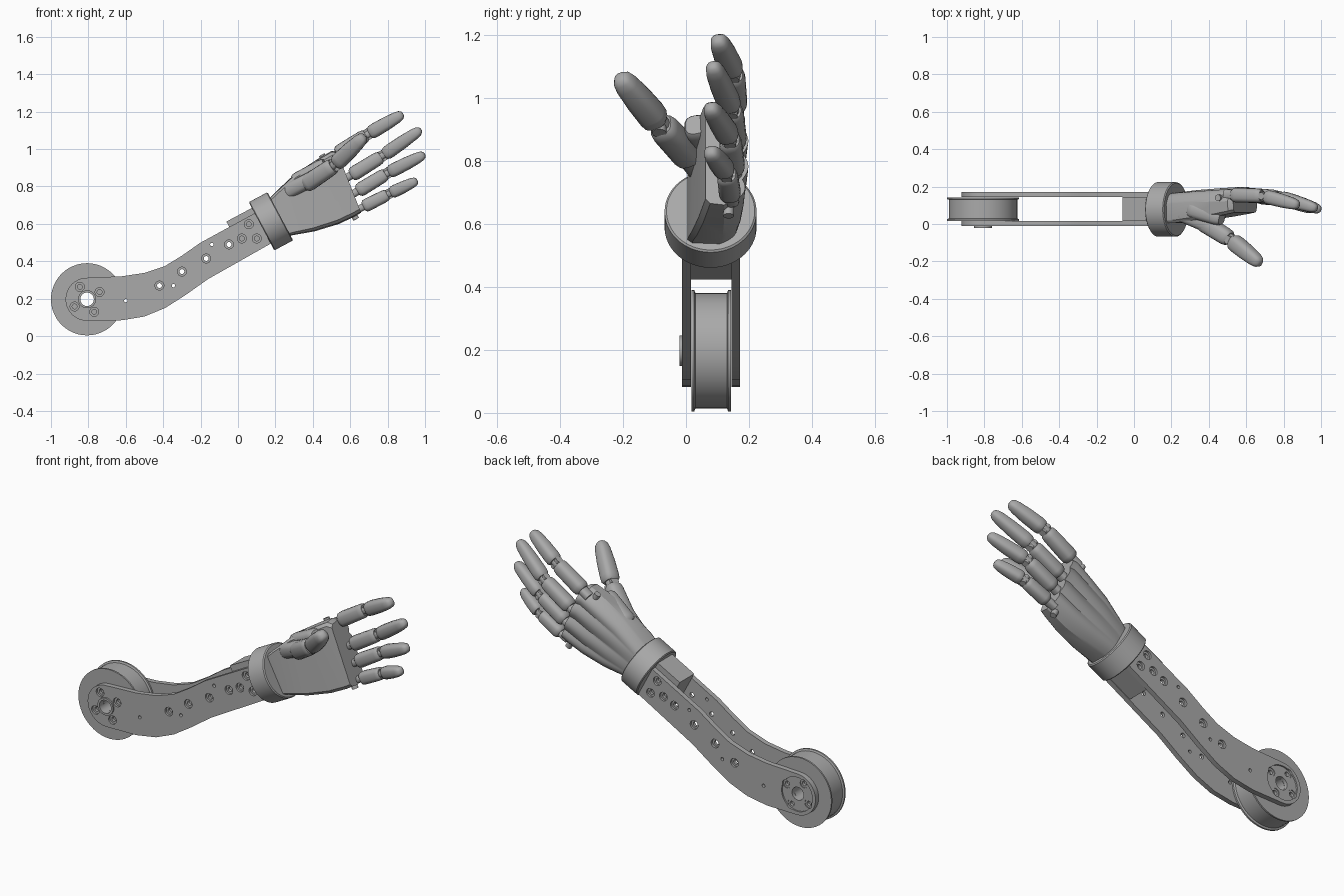
import bpy, bmesh, math
from mathutils import Vector as V

if "Cube" in bpy.data.objects:
    bpy.data.objects.remove(bpy.data.objects["Cube"], do_unlink=True)

grey = bpy.data.materials.new("plain grey")
grey.use_nodes = True
grey.diffuse_color = (0.4, 0.4, 0.4, 1)
grey.node_tree.nodes["Principled BSDF"].inputs["Base Color"].default_value = (0.4, 0.4, 0.4, 1)

MID = 0.08                                   # centre plane of the arm in y
TILT = math.radians(28)
U = V((math.cos(TILT), 0, math.sin(TILT)))   # along the forearm
Y = V((0, 1, 0))


def skin(bm, rings, loop=False):
    """Join rings of points with quads; cap the ends or close the loop."""
    rows = [[bm.verts.new(p) for p in ring] for ring in rings]
    n = len(rows[0])
    pairs = list(zip(rows, rows[1:]))
    if loop:
        pairs.append((rows[-1], rows[0]))
    else:
        bm.faces.new(rows[0])
        bm.faces.new(rows[-1])
    for a, b in pairs:
        for i in range(n):
            j = (i + 1) % n
            bm.faces.new((a[i], a[j], b[j], b[i]))


def finish(name, bm, angle=35):
    bmesh.ops.recalc_face_normals(bm, faces=bm.faces)
    mesh = bpy.data.meshes.new(name)
    bm.to_mesh(mesh)
    bm.free()
    mesh.materials.append(grey)
    mesh.polygons.foreach_set("use_smooth", [True] * len(mesh.polygons))
    mesh.set_sharp_from_angle(angle=math.radians(angle))
    obj = bpy.data.objects.new(name, mesh)
    bpy.context.collection.objects.link(obj)
    return obj


def turned(centre, axis, profile, sides=32):
    """Rings of a lathe profile of (radius, height) about an axis."""
    axis = axis.normalized()
    side = axis.orthogonal().normalized()
    other = axis.cross(side)
    turn = [2 * math.pi * i / sides for i in range(sides)]
    return [[V(centre) + axis * h + (side * math.cos(a) + other * math.sin(a)) * r
             for a in turn] for r, h in profile]


def lathe(name, centre, axis, profile, sides=48, loop=False):
    bm = bmesh.new()
    skin(bm, turned(centre, axis, profile, sides), loop)
    return finish(name, bm)


def cut(obj, cutter):
    """Subtract the cutter, bake the result and drop the cutter."""
    cutter.hide_render = True
    mod = obj.modifiers.new("cut", "BOOLEAN")
    mod.operation, mod.solver, mod.object = "DIFFERENCE", "EXACT", cutter
    graph = bpy.context.evaluated_depsgraph_get()
    baked = bpy.data.meshes.new_from_object(obj.evaluated_get(graph))
    obj.modifiers.clear()
    obj.data = baked
    baked.set_sharp_from_angle(angle=math.radians(35))
    bpy.data.objects.remove(cutter, do_unlink=True)


# Elbow pulley with two thin flanges and a bore
HUB = V((-0.807, MID, 0.197))
lathe("elbow_pulley", HUB, Y,
      [(0.036, -0.063), (0.193, -0.063), (0.193, -0.054), (0.183, -0.05),
       (0.183, 0.05), (0.193, 0.054), (0.193, 0.063), (0.036, 0.063)], 48, True)

# Forearm side plates with stepped and plain holes
upper = [(-0.62, 0.32), (-0.5, 0.338), (-0.39, 0.375), (-0.3, 0.43), (-0.2, 0.5), (0.14, 0.685)]
lower = [(0.22, 0.52), (-0.16, 0.305), (-0.28, 0.22), (-0.39, 0.15), (-0.5, 0.105), (-0.62, 0.085)]
arc = [math.radians(270 - 180 * i / 20) for i in range(21)]
outline = [(HUB.x + 0.115 * math.cos(a), HUB.z + 0.115 * math.sin(a)) for a in arc] + upper + lower
big_holes = [(-0.42, 0.27), (-0.3, 0.345), (-0.17, 0.415), (-0.048, 0.49),
             (0.02, 0.522), (0.058, 0.598), (0.1, 0.522)]
big_holes += [(HUB.x + 0.077 * math.cos(a), HUB.z + 0.077 * math.sin(a))
              for a in (math.radians(30 + 90 * i) for i in range(4))]
small_holes = [(-0.6, 0.19), (-0.345, 0.27), (-0.14, 0.49)]


def plate(name, s, hub_profile):
    bm = bmesh.new()
    skin(bm, [[(x, MID + s * d, z) for x, z in outline] for d in (0.064, 0.092)])
    obj = finish(name, bm)
    cut(obj, lathe("hub_cutter", HUB, Y * s, hub_profile, 40))
    bm = bmesh.new()
    for x, z in big_holes:
        skin(bm, turned((x, MID, z), Y * s, [(0.013, 0.05), (0.013, 0.08), (0.024, 0.08), (0.024, 0.12)], 20))
    for x, z in small_holes:
        skin(bm, turned((x, MID, z), Y * s, [(0.009, 0.05), (0.009, 0.12)], 16))
    cut(obj, finish("hole_cutter", bm))


plate("front_plate", -1, [(0.036, 0.05), (0.036, 0.12)])
plate("back_plate", 1, [(0.036, 0.05), (0.036, 0.084), (0.095, 0.084), (0.095, 0.12)])
lathe("hub_boss", HUB, -Y, [(0.036, 0.07), (0.048, 0.07), (0.048, 0.101), (0.036, 0.101)], 40, True)

# Wrist block between the plates, and the round cuff
W = U.cross(Y)                               # across the forearm
block_start = V((-0.012, MID, 0.518))
bm = bmesh.new()
skin(bm, [[block_start + U * u + W * a * 0.107 + Y * b * 0.064
           for a, b in ((-1, -1), (1, -1), (1, 1), (-1, 1))] for u in (0, 0.18)])
finish("wrist_block", bm)
CUFF = V((0.176, MID - 0.002, 0.614))
lathe("wrist_cuff", CUFF, U, [(0.14, -0.057), (0.146, -0.052), (0.146, 0.052), (0.14, 0.057)], 64)

# Palm: sections from wrist to knuckles, with tendon ridges on the back
# (thumb edge x, z; little finger edge x, z; front y; back y; ridge height)
stations = [(0.14, 0.71, 0.24, 0.525, 0.005, 0.16, 0),
            (0.205, 0.775, 0.295, 0.54, 0.005, 0.17, 0.001),
            (0.305, 0.868, 0.41, 0.56, 0.02, 0.182, 0.006),
            (0.43, 0.95, 0.54, 0.6, 0.04, 0.192, 0.012),
            (0.5, 0.99, 0.625, 0.64, 0.055, 0.197, 0.015),
            (0.53, 0.985, 0.658, 0.66, 0.062, 0.198, 0.017)]
rings = []
for px, pz, qx, qz, front, back, ridge in stations:
    P, Q = V((px, 0, pz)), V((qx, 0, qz))
    ring = []
    for i in range(49):
        t = i / 48
        y = back - ridge - 0.06 * abs(2 * t - 1) ** 5 + ridge * abs(math.sin(4 * math.pi * t))
        ring.append(P.lerp(Q, t) + Y * y)
    for t in (0.985, 0.94, 0.7, 0.5, 0.3, 0.06, 0.015):
        lift = 0.015 if t in (0.985, 0.015) else 0
        ring.append(P.lerp(Q, t) + Y * (front + lift))
    rings.append(ring)
bm = bmesh.new()
skin(bm, rings)
finish("palm", bm, 30)


def rod(name, a, b, r, sides=20):
    a, b = V(a), V(b)
    lathe(name, a, b - a, [(r, 0), (r, (b - a).length)], sides)


rod("knuckle_pin", (0.448, 0.14, 0.97), (0.632, 0.135, 0.625), 0.017)

# Finger parts: rounded square sections swept along a bone
BONE = [(0, 0.72), (0.06, 0.94), (0.15, 1), (0.85, 0.95), (0.95, 0.88), (1, 0.74)]
TIP = [(0, 0.78), (0.05, 0.96), (0.15, 1), (0.5, 0.95), (0.8, 0.82), (0.92, 0.68), (0.98, 0.45), (1, 0.2)]
LINK = [(0, 1), (1, 1)]


def bone(name, a, b, width, depth, profile):
    d = b - a
    side = d.cross(Y).normalized()
    out = side.cross(d).normalized()
    rings = []
    for t, k in profile:
        ring = []
        for i in range(20):
            c, s = math.cos(i * math.pi / 10), math.sin(i * math.pi / 10)
            x = math.copysign(abs(c) ** 0.75, c) * width * k / 2
            y = math.copysign(abs(s) ** 0.75, s) * depth * k / 2
            ring.append(a + d * t + side * x + out * y)
        rings.append(ring)
    bm = bmesh.new()
    skin(bm, rings)
    finish(name, bm, 40)


def finger(name, base, joint, tip, width, root=0.05):
    base, joint, tip = V(base), V(joint), V(tip)
    d1, d2 = (joint - base).normalized(), (tip - joint).normalized()
    side = d1.cross(Y).normalized()
    bone(name + "_root_link", base - d1 * root, base + d1 * 0.03, width * 0.55, width * 0.7, LINK)
    bone(name + "_lower", base, joint - d1 * 0.012, width, width, BONE)
    bone(name + "_joint_link", joint - d1 * 0.04, joint + d2 * 0.04, width * 0.5, width * 0.65, LINK)
    rod(name + "_joint_pin", joint - side * width * 0.38, joint + side * width * 0.38, width * 0.24)
    bone(name + "_tip", joint + d2 * 0.014, tip, width * 0.95, width * 0.95, TIP)


finger("index_finger", (0.53, 0.155, 0.975), (0.695, 0.15, 1.08), (0.882, 0.1, 1.188), 0.08)
finger("middle_finger", (0.605, 0.155, 0.86), (0.775, 0.145, 0.965), (0.978, 0.083, 1.105), 0.078)
finger("ring_finger", (0.64, 0.15, 0.775), (0.8, 0.14, 0.872), (0.998, 0.075, 0.972), 0.076)
finger("little_finger", (0.672, 0.14, 0.692), (0.81, 0.13, 0.762), (0.958, 0.075, 0.832), 0.07)

# Thumb and the mound it grows from
finger("thumb", (0.36, 0.015, 0.81), (0.52, -0.085, 0.918), (0.676, -0.212, 1.068), 0.095)
bone("thumb_mound", V((0.25, 0.06, 0.765)), V((0.42, -0.015, 0.855)), 0.085, 0.09, BONE)
bone("thumb_web", V((0.3, 0.08, 0.82)), V((0.47, 0.03, 0.915)), 0.09, 0.09, BONE)
